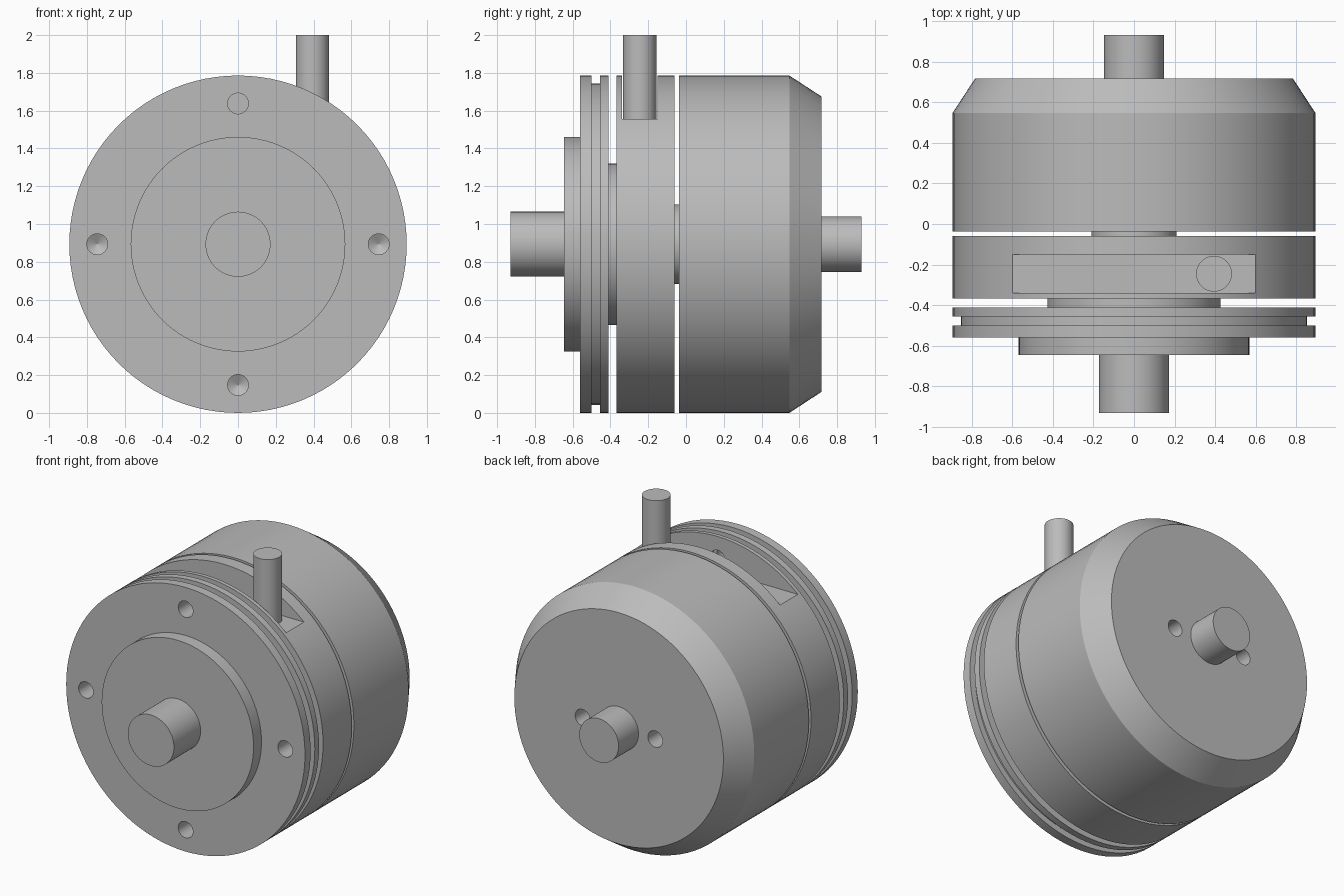
import bpy, bmesh
from math import cos, sin, pi, radians
from mathutils import Vector

cube = bpy.data.objects.get("Cube")
if cube:
    bpy.data.objects.remove(cube, do_unlink=True)

R = 0.893       # main radius, also the height of the axis
SEGMENTS = 96

steel = bpy.data.materials.new("grey steel")
steel.use_nodes = True
steel.diffuse_color = (0.5, 0.5, 0.5, 1)
steel.node_tree.nodes["Principled BSDF"].inputs["Base Color"].default_value = (0.5, 0.5, 0.5, 1)


def make_object(name, bm):
    bmesh.ops.recalc_face_normals(bm, faces=bm.faces)
    mesh = bpy.data.meshes.new(name)
    bm.to_mesh(mesh)
    bm.free()
    mesh.materials.append(steel)
    obj = bpy.data.objects.new(name, mesh)
    bpy.context.collection.objects.link(obj)
    return obj


def turned(name, profile, x=0, z=R, segments=SEGMENTS):
    """Solid of revolution along y from (y, radius) pairs."""
    bm = bmesh.new()
    angles = [2 * pi * i / segments for i in range(segments)]
    rings = [[bm.verts.new((x + r * cos(a), y, z + r * sin(a))) for a in angles]
             for y, r in profile]
    for a, b in zip(rings, rings[1:]):
        for i in range(segments):
            j = (i + 1) % segments
            bm.faces.new((a[i], a[j], b[j], b[i]))
    bm.faces.new(rings[0])
    bm.faces.new(rings[-1])
    return make_object(name, bm)


def box(name, low, high):
    bm = bmesh.new()
    low, high = Vector(low), Vector(high)
    bmesh.ops.create_cube(bm, size=1)
    bmesh.ops.scale(bm, vec=high - low, verts=bm.verts)
    bmesh.ops.translate(bm, vec=(low + high) / 2, verts=bm.verts)
    return make_object(name, bm)


def activate(obj):
    bpy.ops.object.select_all(action='DESELECT')
    obj.select_set(True)
    bpy.context.view_layer.objects.active = obj


def cut(obj, cutters):
    activate(obj)
    for cutter in cutters:
        mod = obj.modifiers.new("cut", 'BOOLEAN')
        mod.operation = 'DIFFERENCE'
        mod.solver = 'EXACT'
        mod.object = cutter
        bpy.ops.object.modifier_apply(modifier=mod.name)


# Output side: shaft, hub and grooved flange
front_shaft = turned("front_shaft", [(-0.93, 0.172), (-0.645, 0.172)])
front_hub = turned("front_hub", [(-0.645, 0.568), (-0.56, 0.568)])
flange = turned("flange", [(-0.56, R), (-0.5, R), (-0.5, 0.852),
                           (-0.455, 0.852), (-0.455, R), (-0.41, R)])
flange_neck = turned("flange_neck", [(-0.41, 0.427), (-0.367, 0.427)])

# Middle ring, main body and rear shaft
ring = turned("middle_ring", [(-0.367, R), (-0.06, R)])
body_neck = turned("body_neck", [(-0.06, 0.21), (-0.037, 0.21)])
body = turned("main_body", [(-0.037, R), (0.547, R), (0.717, 0.782)])
rear_shaft = turned("rear_shaft", [(0.717, 0.147), (0.93, 0.147)])

# Upright pin standing on the floor of the pocket
FLOOR = 1.555
bm = bmesh.new()
bmesh.ops.create_cone(bm, cap_ends=True, segments=48, radius1=0.088,
                      radius2=0.088, depth=2 - FLOOR)
bmesh.ops.translate(bm, vec=(0.394, -0.245, (2 + FLOOR) / 2), verts=bm.verts)
pin = make_object("upright_pin", bm)

# Pocket across the top of the ring, and the drilled holes
pocket = box("pocket_cutter", (-1, -0.34, FLOOR), (1, -0.15, 2))
front_drills = [turned("front_drill",
                       [(-0.6, 0.055), (-0.28, 0.055), (-0.25, 0.001)],
                       x=0.745 * cos(k * pi / 2), z=R + 0.745 * sin(k * pi / 2),
                       segments=32) for k in range(4)]
rear_drills = [turned("rear_drill", [(0.8, 0.055), (0.5, 0.055), (0.47, 0.001)],
                      x=side * 0.272, segments=32) for side in (-1, 1)]

cut(flange, front_drills)
cut(ring, [pocket] + front_drills)
cut(body, rear_drills)
for cutter in [pocket] + front_drills + rear_drills:
    bpy.data.objects.remove(cutter, do_unlink=True)

# Smooth round walls with crisp edges
for obj in (front_shaft, front_hub, flange, flange_neck, ring,
            body_neck, body, rear_shaft, pin):
    activate(obj)
    bpy.ops.object.shade_smooth_by_angle(angle=radians(25))
